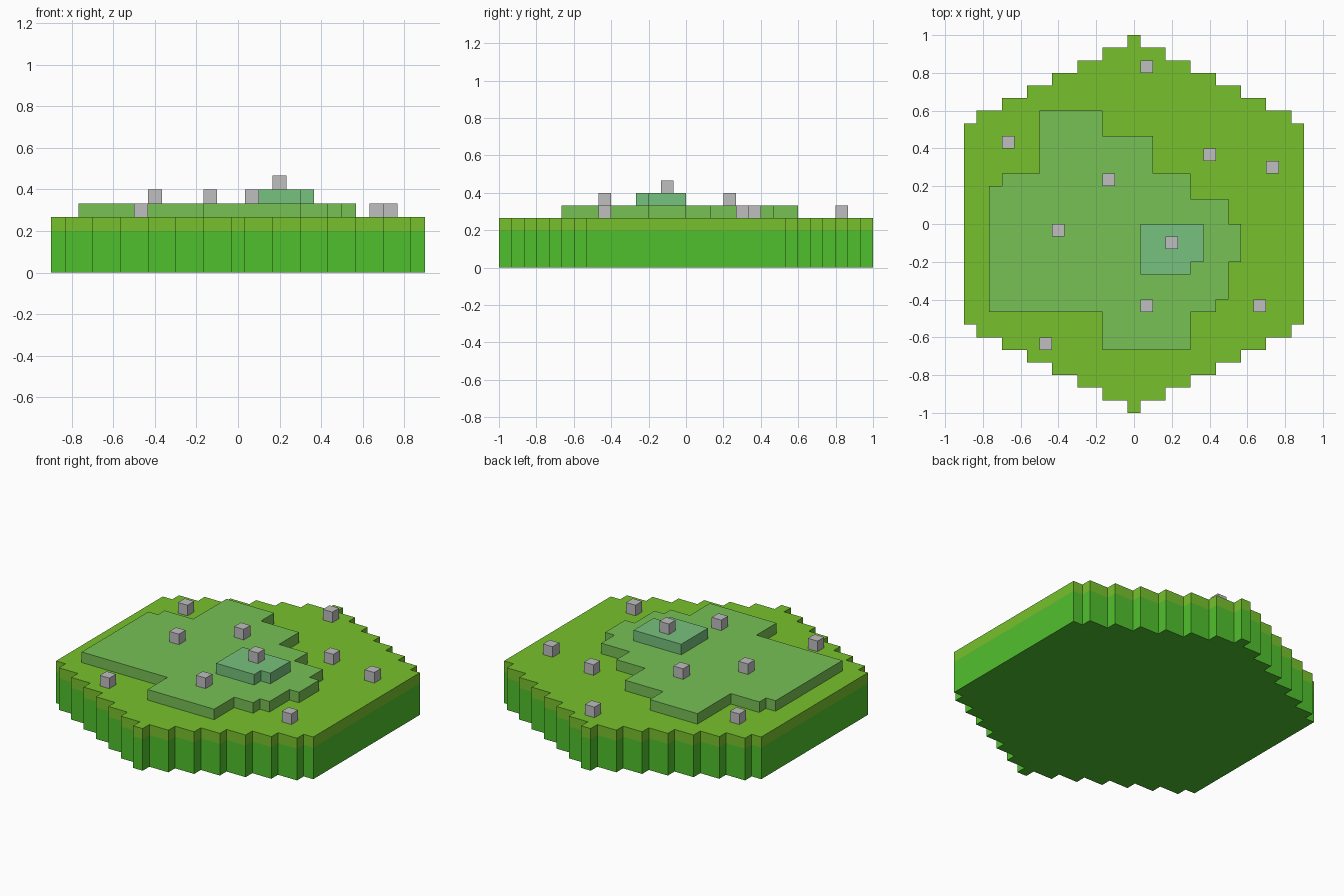
import bpy
import bmesh

cube = bpy.data.objects.get("Cube")
if cube:
    bpy.data.objects.remove(cube, do_unlink=True)

U = 2 / 30  # one block


def material(name, rgb):
    """Flat material from 0-255 sRGB values."""
    lin = [((c / 255 + 0.055) / 1.055) ** 2.4 for c in rgb] + [1.0]
    m = bpy.data.materials.new(name)
    m.use_nodes = True
    m.diffuse_color = lin
    bsdf = next(n for n in m.node_tree.nodes if n.type == 'BSDF_PRINCIPLED')
    bsdf.inputs["Base Color"].default_value = lin
    bsdf.inputs["Roughness"].default_value = 0.9
    return m


def slab(name, outline, z0, z1, mat):
    """Extrude an outline given in blocks from height z0 to z1."""
    bm = bmesh.new()
    face = bm.faces.new([bm.verts.new((x * U, y * U, z0 * U)) for x, y in outline])
    ext = bmesh.ops.extrude_face_region(bm, geom=[face], use_keep_orig=True)
    top = [v for v in ext["geom"] if isinstance(v, bmesh.types.BMVert)]
    bmesh.ops.translate(bm, verts=top, vec=(0, 0, (z1 - z0) * U))
    bmesh.ops.recalc_face_normals(bm, faces=bm.faces)
    mesh = bpy.data.meshes.new(name)
    bm.to_mesh(mesh)
    bm.free()
    mesh.materials.append(mat)
    obj = bpy.data.objects.new(name, mesh)
    bpy.context.collection.objects.link(obj)
    return obj


def stepped(start, moves):
    """Outline from a start corner and alternating x / y positions."""
    x, y = start
    points = [(x, y)]
    for i, value in enumerate(moves):
        x, y = (value, y) if i % 2 == 0 else (x, value)
        points.append((x, y))
    return points


grass = material("grass green", (80, 192, 45))
lime = material("lime green", (119, 193, 45))
sage = material("soft green", (119, 193, 85))
mint = material("mint green", (119, 193, 125))
stone = material("stone grey", (191, 191, 191))

# Stepped hexagon outline: one quarter, mirrored to all four
quarter = []
for i, half in enumerate([0.5, 2.5, 4.5, 6.5, 8.5, 10.5, 12.5, 13.5]):
    quarter += [(half, 15 - i), (half, 14 - i)]
quarter.pop()
right_side = quarter + [(x, -y) for x, y in reversed(quarter)]
hexagon = right_side + [(-x, y) for x, y in reversed(right_side)]

# Ground layers
slab("ground_base", hexagon, 0, 3, grass)
slab("ground_top", hexagon, 3, 4, lime)

# Raised terraces
terrace = stepped((-7.5, 9), [-2.5, 7, 1.5, 4, 4.5, 2, 7.5, 0, 8.5, -3, 7.5, -6,
                              6.5, -7, 4.5, -10, -2.5, -7, -11.5, 3, -10.5, 4, -7.5])
slab("lower_terrace", terrace, 4, 5, sage)
slab("upper_terrace", stepped((0.5, 0), [5.5, -3, 4.5, -4, 0.5]), 5, 6, mint)

# Scattered stones: centre x, centre y, base height
stones = [(1, 12.5, 4), (-10, 6.5, 4), (6, 5.5, 4), (11, 4.5, 4), (-2, 3.5, 5),
          (-6, -0.5, 5), (3, -1.5, 6), (1, -6.5, 5), (10, -6.5, 4), (-7, -9.5, 4)]
for i, (x, y, z) in enumerate(stones, 1):
    square = [(x + a, y + b) for a, b in ((-.5, -.5), (.5, -.5), (.5, .5), (-.5, .5))]
    slab(f"stone_{i}", square, z, z + 1, stone)
